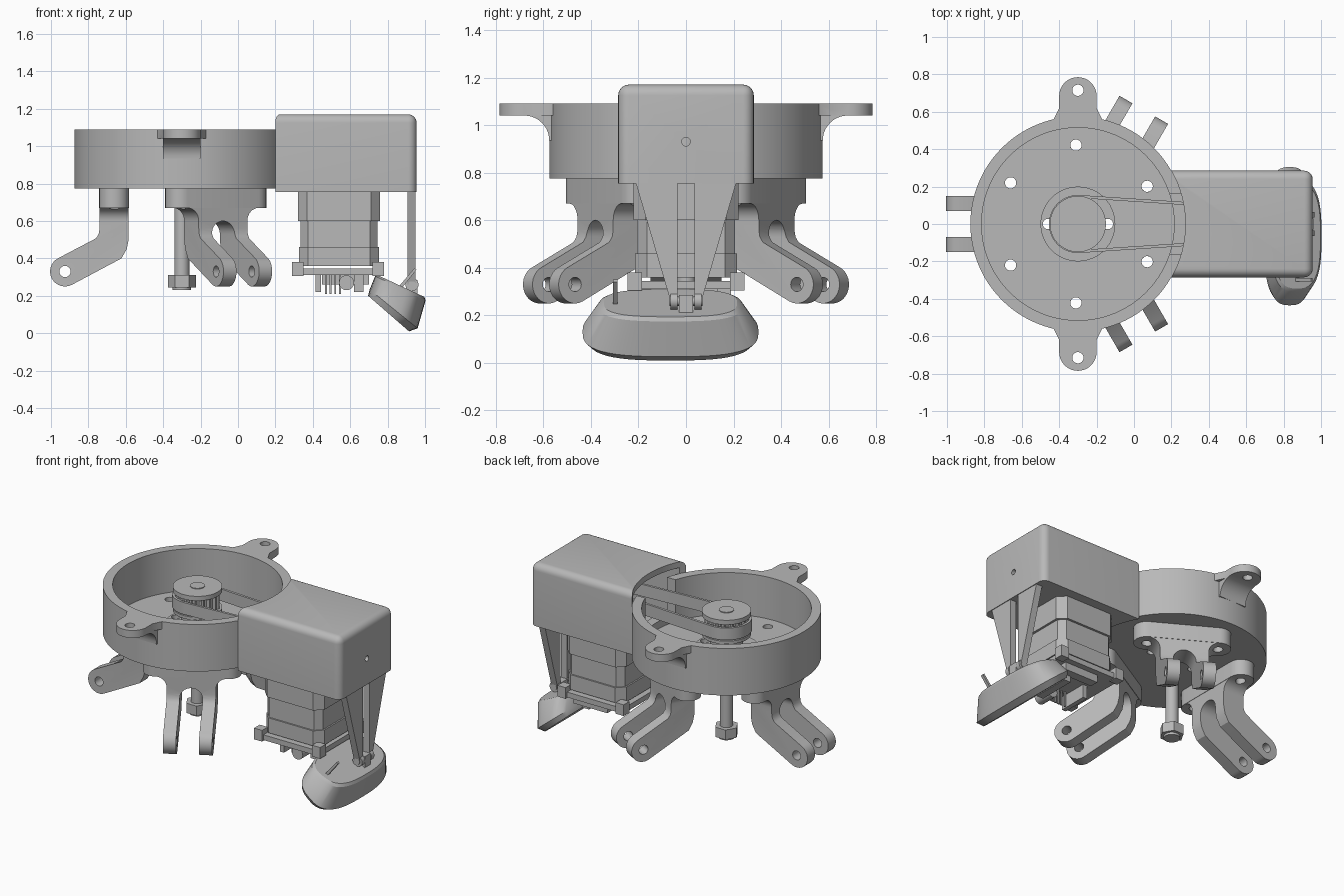
import bpy, bmesh, math
from math import sin, cos, pi, radians
from mathutils import Matrix, Vector

cube = bpy.data.objects.get("Cube")
if cube:
    bpy.data.objects.remove(cube, do_unlink=True)

grey = bpy.data.materials.new("plain grey")
grey.use_nodes = True
COL = (0.48, 0.48, 0.48, 1)
grey.diffuse_color = COL
grey.node_tree.nodes["Principled BSDF"].inputs["Base Color"].default_value = COL

CX = -0.3      # centre of the round cup
parts = []


def finish(name, bm):
    bmesh.ops.recalc_face_normals(bm, faces=bm.faces)
    me = bpy.data.meshes.new(name)
    bm.to_mesh(me)
    bm.free()
    me.materials.append(grey)
    ob = bpy.data.objects.new(name, me)
    bpy.context.collection.objects.link(ob)
    parts.append(ob)
    return ob


def prism(name, pts, lo, hi, plane="xy"):
    """Extrude a 2D outline from lo to hi across the given plane."""
    put = {"xy": lambda u, v, w: (u, v, w),
           "xz": lambda u, v, w: (u, w, v),
           "yz": lambda u, v, w: (w, u, v)}[plane]
    bm = bmesh.new()
    face = bm.faces.new([bm.verts.new(put(u, v, lo)) for u, v in pts])
    ext = bmesh.ops.extrude_face_region(bm, geom=[face])
    move = Vector(put(0, 0, hi - lo))
    bmesh.ops.translate(bm, vec=move, verts=[g for g in ext["geom"] if isinstance(g, bmesh.types.BMVert)])
    return finish(name, bm)


def arc(u, v, r, a, b, n=12):
    return [(u + r * cos(radians(a + (b - a) * i / n)),
             v + r * sin(radians(a + (b - a) * i / n))) for i in range(n + 1)]


def disc(name, u, v, r, lo, hi, plane="xy", n=32):
    return prism(name, arc(u, v, r, 0, 360, n)[:-1], lo, hi, plane)


def box(name, x0, x1, y0, y1, z0, z1, bevel=0.0, pick=lambda e: True):
    ob = prism(name, [(x0, y0), (x1, y0), (x1, y1), (x0, y1)], z0, z1)
    if bevel:
        bm = bmesh.new()
        bm.from_mesh(ob.data)
        mid = lambda e: (e.verts[0].co + e.verts[1].co) / 2
        bmesh.ops.bevel(bm, geom=[e for e in bm.edges if pick(mid(e))], offset=bevel,
                        segments=6, profile=0.5, affect="EDGES")
        bm.to_mesh(ob.data)
        bm.free()
    return ob


def combine(ob, other, op="DIFFERENCE"):
    """Apply a boolean and drop the helper."""
    mod = ob.modifiers.new("bool", "BOOLEAN")
    mod.operation, mod.object, mod.solver = op, other, "EXACT"
    dg = bpy.context.evaluated_depsgraph_get()
    dg.update()
    new = bpy.data.meshes.new_from_object(ob.evaluated_get(dg))
    ob.modifiers.clear()
    ob.data = new
    parts.remove(other)
    bpy.data.objects.remove(other, do_unlink=True)
    return ob


# Round cup with two mounting ears
cup = disc("cup", CX, 0, 0.575, 0.775, 1.09, n=96)
for s in (1, -1):
    ear = [(CX - 0.14, s * 0.54), (CX - 0.1, s * 0.62)]
    ear += [(CX + u, s * (0.685 + v)) for u, v in arc(0, 0, 0.1, 180, 0, 20)]
    ear += [(CX + 0.1, s * 0.62), (CX + 0.14, s * 0.54)]
    combine(cup, prism("ear", ear, 1.04, 1.09), "UNION")
    web = [(s * 0.53, 1.06), (s * 0.68, 1.06)]
    web += [(s * u, v) for u, v in arc(0.68, 0.935, 0.105, 90, 180)] + [(s * 0.53, 0.935)]
    combine(cup, prism("web", web, CX - 0.1, CX + 0.1, "yz"), "UNION")
combine(cup, disc("cut", CX, 0, 0.515, 0.81, 1.2, n=96))
combine(cup, disc("cut", CX, 0, 0.2, 0.81, 0.83, n=48), "UNION")
for s in (1, -1):
    combine(cup, disc("cut", CX, s * 0.715, 0.03, 0.9, 1.2))
    combine(cup, disc("cut", CX + s * 0.16, 0, 0.028, 0.7, 0.9))
for k in range(3):
    turn = Matrix.Rotation(radians(60 + 120 * k), 3, "Z")
    for s in (1, -1):
        p = turn @ Vector((0.36, s * 0.22, 0))
        combine(cup, disc("cut", CX + p.x, p.y, 0.03, 0.7, 0.9))
combine(cup, box("cut", 0.1, 0.4, -0.16, 0.16, 0.86, 1.2))

# Three forks, each a rounded plate with two bent arms
side = [(0.285, 0.75), (0.285, 0.5), (0.295, 0.45), (0.323, 0.4)]
side += arc(0.625, 0.33, 0.08, 242, 422, 16) + [(0.46, 0.507), (0.445, 0.53), (0.44, 0.56), (0.44, 0.75)]
front = arc(0, 0.53, 0.07, 180, 0, 16) + [(0.07, 0.2), (0.15, 0.2)]
front += arc(0.22, 0.6, 0.07, 180, 90, 8) + [(0.22, 0.72), (-0.22, 0.72)]
front += arc(-0.22, 0.6, 0.07, 90, 0, 8) + [(-0.15, 0.2), (-0.07, 0.2)]
for k in range(3):
    arms = prism("fork_arms", side, -0.3, 0.3, "xz")
    combine(arms, prism("cut", front, 0.1, 0.9, "yz"), "INTERSECT")
    combine(arms, disc("cut", 0.625, 0.33, 0.03, -0.4, 0.4, "xz"))
    plate = prism("fork_plate", arc(0.3625, 0.22, 0.08, 0, 180) + arc(0.3625, -0.22, 0.08, 180, 360), 0.67, 0.775)
    for s in (1, -1):
        for ob in (plate, arms):
            combine(ob, disc("cut", 0.36, s * 0.22, 0.03, 0.6, 0.9))
    for ob in (arms, plate):
        ob.data.transform(Matrix.Translation((CX, 0, 0)) @ Matrix.Rotation(radians(60 + 120 * k), 4, "Z"))

# Central bolt with nut
disc("bolt_shaft", CX, 0, 0.04, 0.26, 0.95)
disc("bolt_nut", CX, 0, 0.075, 0.245, 0.31, n=6)
disc("bolt_tip", CX, 0, 0.05, 0.23, 0.25)

# Toothed pulley, belt and motor pulley
disc("pulley_hub", CX, 0, 0.1, 0.83, 0.93)
teeth = [(CX + r * cos(a), r * sin(a)) for i in range(64)
         for a, r in [(2 * pi * i / 64, 0.135 if i % 4 < 2 else 0.12)]]
prism("pulley_teeth", teeth, 0.92, 1.06)
disc("pulley_lower_flange", CX, 0, 0.15, 0.92, 0.94, n=48)
disc("pulley_top_flange", CX, 0, 0.15, 1.05, 1.08, n=48)
disc("pulley_shaft_end", CX, 0, 0.045, 1.07, 1.085)
disc("motor_pulley", 0.54, 0, 0.08, 0.8, 1.06)


def loop(grow):
    return arc(CX, 0, 0.145 + grow, 86, 274, 32) + arc(0.54, 0, 0.09 + grow, -86, 86, 20)


combine(prism("belt", loop(0.01), 0.95, 1.03), prism("cut", loop(-0.006), 0.9, 1.1))

# Belt cover fitted against the cup
cover = box("belt_cover", 0.1, 0.955, -0.285, 0.285, 0.755, 1.17, 0.045,
            lambda m: m.x > 0.12 and m.z > 0.8)
combine(cover, box("cut", 0.0, 0.91, -0.245, 0.245, 0.8, 1.13))
combine(cover, disc("cut", CX, 0, 0.575, 0.5, 1.5, n=96))
combine(cover, disc("cut", 0, 0.93, 0.018, 0.85, 1.0, "yz"))


# Motor with stepped, chamfered body
def chamfer_box(name, cx, hx, hy, c, z0, z1):
    q = [(hx, hy - c), (hx - c, hy)]
    pts = q + [(-u, v) for u, v in reversed(q)] + [(-u, -v) for u, v in q] + [(u, -v) for u, v in reversed(q)]
    return prism(name, [(cx + u, v) for u, v in pts], z0, z1)


chamfer_box("motor_core", 0.54, 0.205, 0.205, 0.04, 0.36, 0.77)
chamfer_box("motor_upper_cap", 0.54, 0.22, 0.22, 0.05, 0.6, 0.756)
chamfer_box("motor_lower_cap", 0.54, 0.215, 0.215, 0.05, 0.36, 0.46)
chamfer_box("driver_board", 0.535, 0.23, 0.23, 0.02, 0.31, 0.345)
for sx in (-1, 1):
    for sy in (-1, 1):
        x, y = 0.535 + sx * 0.215, sy * 0.215
        box("board_corner", x - 0.03, x + 0.03, y - 0.03, y + 0.03, 0.305, 0.38)

# Connectors and pins under the board
box("connector_left", 0.415, 0.445, -0.15, 0.05, 0.22, 0.315)
box("connector_right", 0.62, 0.67, -0.12, 0.14, 0.22, 0.315)
box("connector_back", 0.45, 0.7, 0.13, 0.19, 0.26, 0.315)
disc("capacitor", 0.58, 0.27, 0.04, -0.2, -0.08, "xz", 16)
for i in range(4):
    x = 0.47 + i * 0.025
    box("pin", x - 0.005, x + 0.005, -0.1, -0.09, 0.21, 0.315)

# Slotted hanger with hinge pin
for s in (1, -1):
    prism("hanger_arm", [(s * 0.035, 0.77), (s * 0.215, 0.77), (s * 0.065, 0.26), (s * 0.035, 0.26)],
          0.905, 0.95, "yz")
    disc("hinge_eye", 0.93, 0.26, 0.035, min(s * 0.035, s * 0.065), max(s * 0.035, s * 0.065), "xz")
disc("hinge_pin", 0.93, 0.26, 0.02, -0.07, 0.07, "xz", 20)
box("hinge_tab", 0.9, 0.96, -0.03, 0.03, 0.2, 0.285)

# Tilted shoe lofted through rounded outlines
bm = bmesh.new()
rings = []
lower = (0.805, 0.105, 0.145, 0.345, 41)
wide = (0.832, 0.13, 0.165, 0.37, 39)
upper = (0.868, 0.24, 0.15, 0.3, 26)
top = (0.872, 0.252, 0.138, 0.28, 25)
for cx, cz, hu, hy, tilt in (lower, wide, upper, top):
    ring = []
    for i in range(48):
        c, s = cos(2 * pi * i / 48), sin(2 * pi * i / 48)
        u = hu * math.copysign(abs(c) ** 0.7, c)
        y = -0.065 + hy * math.copysign(abs(s) ** 0.7, s)
        ring.append(bm.verts.new((cx + u * cos(radians(tilt)), y, cz - u * sin(radians(tilt)))))
    rings.append(ring)
for a, b in zip(rings, rings[1:]):
    for i in range(48):
        j = (i + 1) % 48
        bm.faces.new((a[i], a[j], b[j], b[i]))
bm.faces.new(rings[0])
bm.faces.new(rings[-1])
finish("shoe", bm)
prism("shoe_stick", [(0.86, 0.25), (0.875, 0.24), (0.955, 0.34), (0.945, 0.35)], -0.308, -0.288, "xz")

# Smooth rounded surfaces, keep edges sharp
bpy.ops.object.select_all(action="DESELECT")
for ob in parts:
    ob.select_set(True)
bpy.context.view_layer.objects.active = cup
bpy.ops.object.shade_smooth_by_angle(angle=radians(30))
